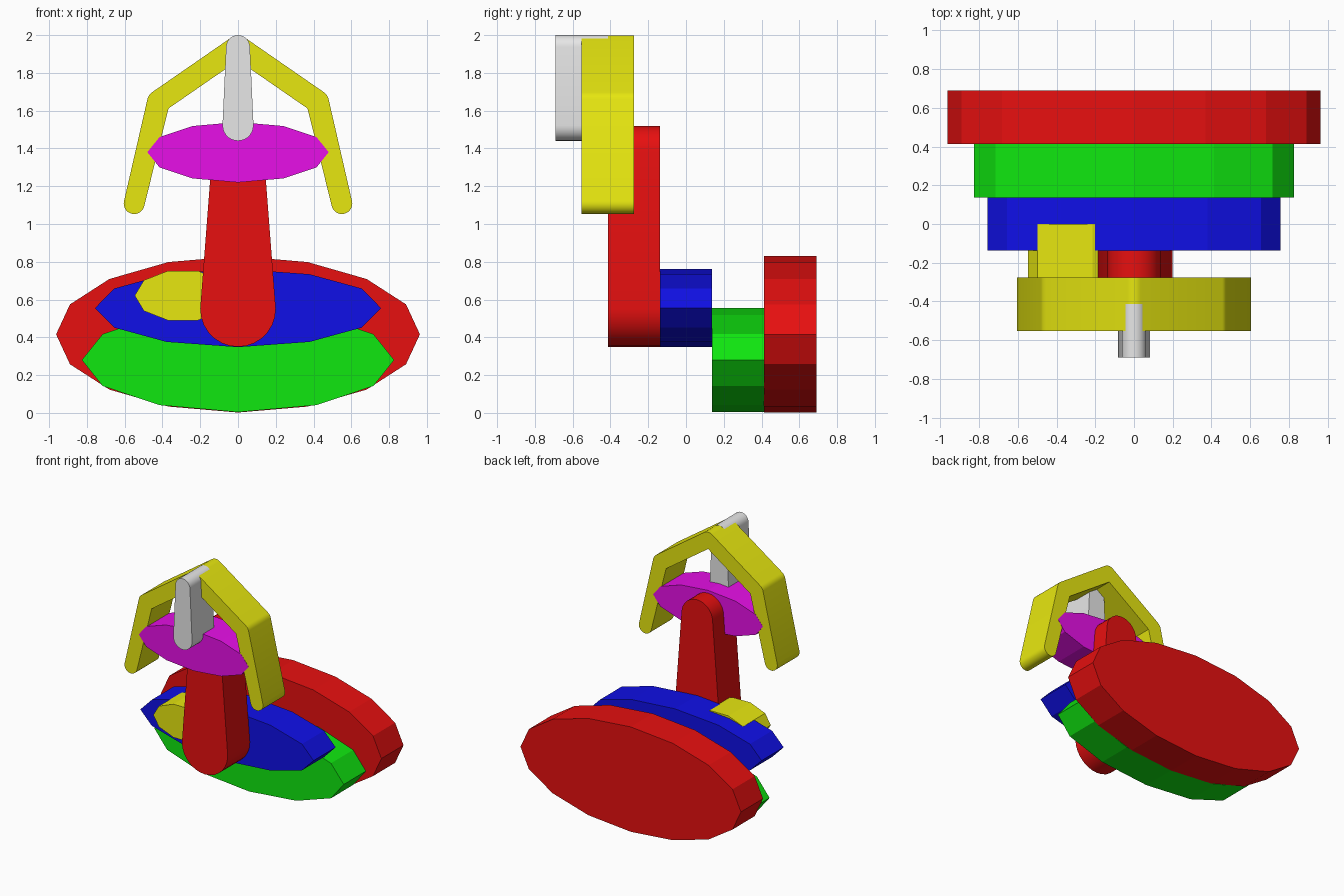
import bpy, bmesh, math
from mathutils import Vector

if "Cube" in bpy.data.objects:
    bpy.data.objects.remove(bpy.data.objects["Cube"])

DEPTH = 0.276
LO, HI = 0.005, 0.80


def material(name, rgb):
    m = bpy.data.materials.new(name)
    m.diffuse_color = (*rgb, 1)
    m.use_nodes = True
    m.node_tree.nodes["Principled BSDF"].inputs["Base Color"].default_value = m.diffuse_color
    return m


RED = material("red", (HI, LO, LO))
GREEN = material("green", (LO, HI, LO))
BLUE = material("blue", (LO, LO, HI))
YELLOW = material("yellow", (HI, HI, LO))
MAGENTA = material("magenta", (HI, LO, HI))
WHITE = material("light grey", (HI, HI, HI))


def extrude(name, outline, y, mat, depth=DEPTH, smooth=False):
    """Slab with an x-z outline, centred on y."""
    bm = bmesh.new()
    face = bm.faces.new([bm.verts.new((x, y - depth / 2, z)) for x, z in outline])
    out = bmesh.ops.extrude_face_region(bm, geom=[face])
    moved = [v for v in out["geom"] if isinstance(v, bmesh.types.BMVert)]
    bmesh.ops.translate(bm, verts=moved, vec=(0, depth, 0))
    bmesh.ops.recalc_face_normals(bm, faces=bm.faces)
    mesh = bpy.data.meshes.new(name)
    bm.to_mesh(mesh)
    bm.free()
    mesh.materials.append(mat)
    obj = bpy.data.objects.new(name, mesh)
    bpy.context.collection.objects.link(obj)
    if smooth:
        bpy.context.view_layer.objects.active = obj
        obj.select_set(True)
        bpy.ops.object.shade_smooth_by_angle(angle=math.radians(30))
        obj.select_set(False)


def ellipse(cx, cz, a, b, sides):
    return [(cx + a * math.cos(math.tau * i / sides),
             cz + b * math.sin(math.tau * i / sides)) for i in range(sides)]


def arc(c, r, start, end, steps):
    return [(c.x + r * math.cos(start + (end - start) * i / steps),
             c.y + r * math.sin(start + (end - start) * i / steps))
            for i in range(steps + 1)]


def stroke(path, radii):
    """Thick line with round ends, round outer joints and mitred inner
    joints; the path must only turn clockwise."""
    pts = [Vector(p) for p in path]
    # left-hand normal angle of each segment
    ang = [math.atan2((b - a).y, (b - a).x) + math.pi / 2
           for a, b in zip(pts, pts[1:])]
    line = arc(pts[0], radii[0], ang[0] + math.pi, ang[0], 14)
    for p, r, a0, a1 in zip(pts[1:-1], radii[1:], ang, ang[1:]):
        line += arc(p, r, a0, a1, 5)
    line += arc(pts[-1], radii[-1], ang[-1], ang[-1] - math.pi, 14)
    inner = []
    for p, r, a0, a1 in zip(pts[1:-1], radii[1:], ang, ang[1:]):
        mid, miter = (a0 + a1) / 2, r / math.cos((a1 - a0) / 2)
        inner.append((p.x - miter * math.cos(mid), p.y - miter * math.sin(mid)))
    return line + inner[::-1]


# Stacked elliptical slabs, back to front
extrude("back_disc", ellipse(0, 0.416, 0.963, 0.414, 16), 0.552, RED)
extrude("lower_disc", ellipse(0, 0.28, 0.827, 0.276, 12), 0.276, GREEN)
extrude("middle_disc", ellipse(0, 0.555, 0.757, 0.207, 12), 0, BLUE)
extrude("small_disc", ellipse(-0.292, 0.621, 0.255, 0.138, 10), -0.138, YELLOW)
extrude("upper_disc", ellipse(0, 1.38, 0.48, 0.16, 12), -0.414, MAGENTA, DEPTH + 0.002)

# Tapered upright column
extrude("column", stroke([(0, 0.55), (0, 1.382)], [0.2, 0.136]), -0.276, RED, smooth=True)

# Bent arms meeting at the peak
arms = [(-0.55, 1.108), (-0.421, 1.648), (0, 1.939), (0.421, 1.648), (0.55, 1.108)]
extrude("arms", stroke(arms, [0.055, 0.06, 0.06, 0.06, 0.055]), -0.414, YELLOW, smooth=True)

# Hanging bar in front
extrude("front_bar", stroke([(0, 1.522), (0, 1.937)], [0.082, 0.063]), -0.552, WHITE, smooth=True)
